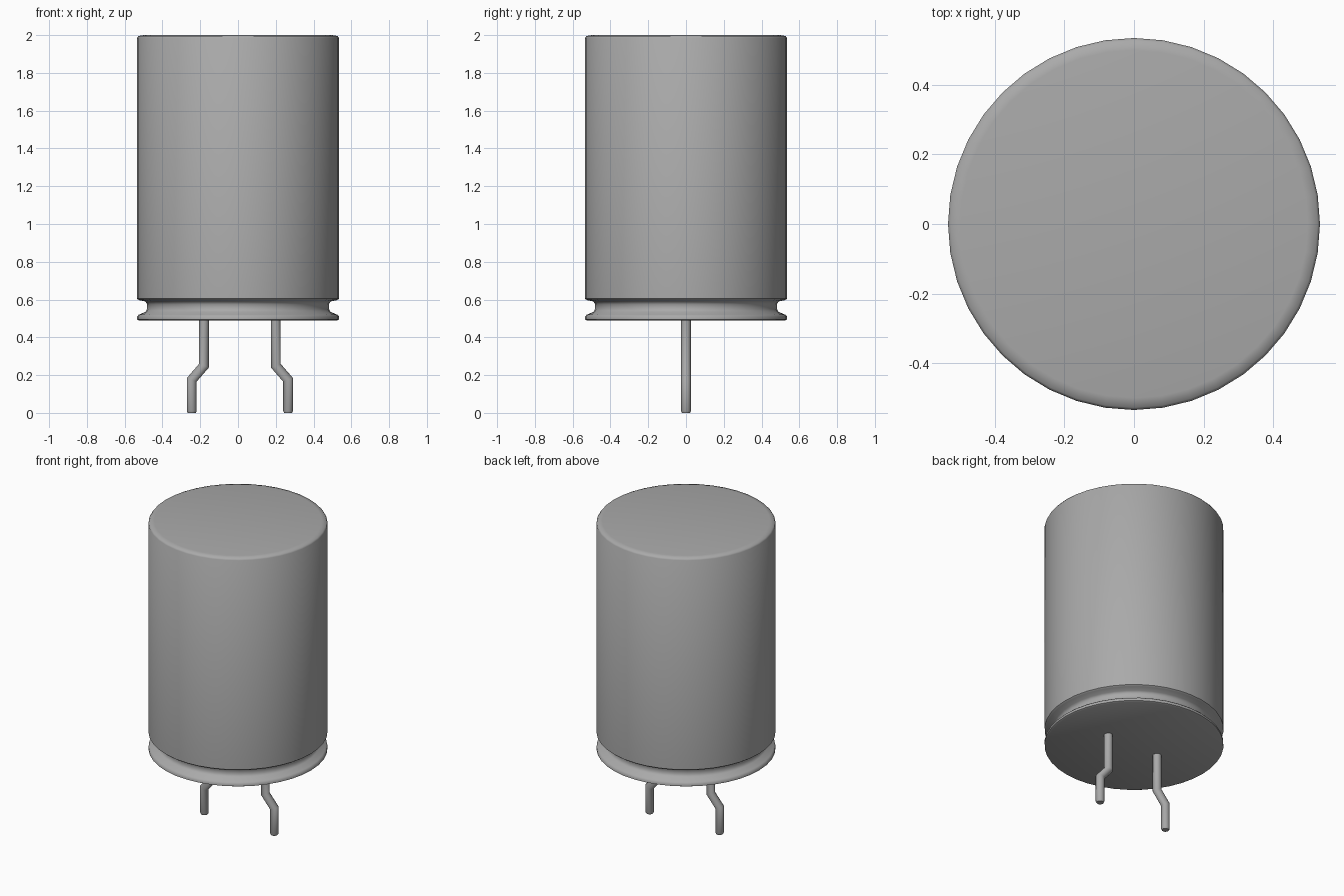
import bpy, bmesh, math
from mathutils import Vector

if "Cube" in bpy.data.objects:
    bpy.data.objects.remove(bpy.data.objects["Cube"])

# One grey metal for everything
metal = bpy.data.materials.new("grey_metal")
metal.use_nodes = True
GREY = (0.4, 0.4, 0.4, 1)
metal.diffuse_color = GREY
metal.node_tree.nodes["Principled BSDF"].inputs["Base Color"].default_value = GREY


def finish(bm, name, angle):
    bmesh.ops.recalc_face_normals(bm, faces=bm.faces)
    mesh = bpy.data.meshes.new(name)
    bm.to_mesh(mesh)
    bm.free()
    mesh.materials.append(metal)
    obj = bpy.data.objects.new(name, mesh)
    bpy.context.collection.objects.link(obj)
    bpy.ops.object.select_all(action="DESELECT")
    bpy.context.view_layer.objects.active = obj
    obj.select_set(True)
    bpy.ops.object.shade_smooth_by_angle(angle=math.radians(angle))


def skin(rings, name, angle):
    """Bridge successive rings of points and cap both ends."""
    bm = bmesh.new()
    loops = [[bm.verts.new(p) for p in ring] for ring in rings]
    n = len(loops[0])
    for a, b in zip(loops, loops[1:]):
        for i in range(n):
            j = (i + 1) % n
            bm.faces.new((a[i], a[j], b[j], b[i]))
    bm.faces.new(loops[0])
    bm.faces.new(loops[-1])
    finish(bm, name, angle)


def ring(centre, radius, sides, axis=Vector((1, 0, 0))):
    """Circle spanned by the given in-plane axis and y."""
    return [centre + radius * (axis * math.cos(t) + Vector((0, math.sin(t), 0)))
            for t in (2 * math.pi * i / sides for i in range(sides))]


# Can: rolled lip, crimped groove, straight wall, softened top rim
profile = [(0.525, 0.49), (0.535, 0.495), (0.535, 0.51), (0.525, 0.52),
           (0.49, 0.535), (0.481, 0.55), (0.481, 0.575), (0.49, 0.59),
           (0.525, 0.597), (0.535, 0.605), (0.535, 1.985), (0.528, 1.995), (0.5, 2.0)]
skin([ring(Vector((0, 0, z)), r, 40) for r, z in profile], "can", 50)

# Leads: round wires kinked outward, with mitred bends
for side, name in ((-1, "right_lead"), (1, "left_lead")):
    path = [Vector((0.01 + side * x, 0, z)) for x, z in
            ((0.19, 0.5), (0.19, 0.25), (0.255, 0.175), (0.255, 0.01))]
    rings = []
    for i, p in enumerate(path):
        before = (p - path[max(i - 1, 0)]).normalized()
        after = (path[min(i + 1, len(path) - 1)] - p).normalized()
        t = (before + after).normalized()
        stretch = 1 / t.dot(after if i == 0 else before)
        rings.append(ring(p, 0.026, 16, Vector((-t.z, 0, t.x)) * stretch))
    # chamfered tip
    rings.append(ring(path[-1] - Vector((0, 0, 0.01)), 0.021, 16, Vector((1, 0, 0))))
    skin(rings, name, 50)
